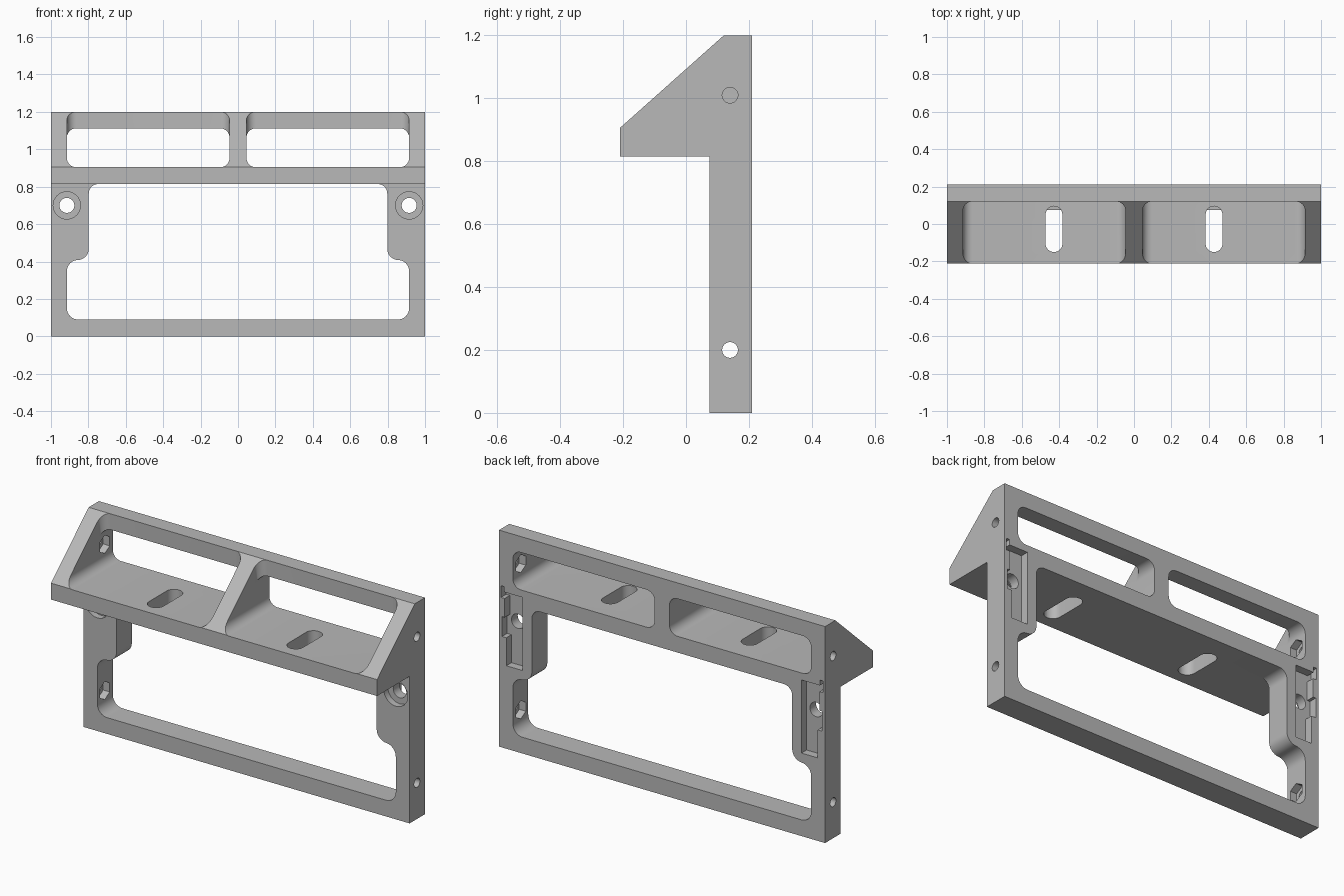
import bpy, bmesh, math
from mathutils import Vector

cube = bpy.data.objects.get("Cube")
if cube:
    bpy.data.objects.remove(cube, do_unlink=True)

grey = bpy.data.materials.new("plain grey")
grey.use_nodes = True
colour = (0.48, 0.48, 0.48, 1)
grey.diffuse_color = colour
grey.node_tree.nodes["Principled BSDF"].inputs["Base Color"].default_value = colour


def fillet(points, steps=8):
    """Outline with right-angle corners (a, b, radius) rounded."""
    out = []
    for i, (a, b, r) in enumerate(points):
        p = Vector((a, b))
        if not r:
            out.append(p)
            continue
        u = (Vector(points[i - 1][:2]) - p).normalized()
        v = (Vector(points[(i + 1) % len(points)][:2]) - p).normalized()
        centre = p + (u + v) * r
        for k in range(steps + 1):
            t = math.pi / 2 * k / steps
            out.append(centre - v * r * math.cos(t) - u * r * math.sin(t))
    return out


def rect(a0, a1, b0, b1, r=0):
    return fillet([(a0, b0, r), (a1, b0, r), (a1, b1, r), (a0, b1, r)])


def ring(a, b, r, n=32):
    angles = [math.pi / 2 + math.tau * k / n for k in range(n)]
    return [(a + r * math.cos(t), b + r * math.sin(t)) for t in angles]


def prism(name, outline, axis, lo, hi):
    """Extrude a flat outline along one axis."""
    def place(p, h):
        a, b = p
        return {"x": (h, a, b), "y": (a, h, b), "z": (a, b, h)}[axis]
    bm = bmesh.new()
    low = [bm.verts.new(place(p, lo)) for p in outline]
    high = [bm.verts.new(place(p, hi)) for p in outline]
    bm.faces.new(low)
    bm.faces.new(high)
    n = len(outline)
    for i in range(n):
        j = (i + 1) % n
        bm.faces.new((low[i], low[j], high[j], high[i]))
    bmesh.ops.recalc_face_normals(bm, faces=bm.faces)
    mesh = bpy.data.meshes.new(name)
    bm.to_mesh(mesh)
    bm.free()
    obj = bpy.data.objects.new(name, mesh)
    bpy.context.collection.objects.link(obj)
    return obj


# Solid bracket: upright plate with a sloped shelf on the front
profile = [(0.21, 0), (0.21, 1.2), (0.12, 1.2), (-0.21, 0.906),
           (-0.21, 0.815), (0.075, 0.815), (0.075, 0)]
bracket = prism("mounting_bracket", profile, "x", -1, 1)
bracket.data.materials.append(grey)

cutters = []


def cut(*args):
    obj = prism(*args)
    obj.hide_render = True
    cutters.append(obj)


# Large stepped opening
half = [(0.915, 0.09, 0.06), (0.915, 0.408, 0.06),
        (0.798, 0.408, 0.06), (0.798, 0.814, 0.05)]
left = [(-x, z, r) for x, z, r in reversed(half)]
cut("opening_cutter", fillet(half + left), "y", 0.03, 0.3)

for s in (1, -1):
    def span(a, b):
        return sorted((s * a, s * b))

    # Shelf pocket, open to the front and top, and the window behind it
    cut("pocket_cutter", rect(*span(0.045, 0.915), -0.5, 0.12, 0.05), "z", 0.97, 1.4)
    cut("window_cutter", rect(*span(0.045, 0.915), 0.904, 1.112, 0.05), "y", -0.4, 0.4)

    # Long slot in the shelf
    cut("slot_cutter", rect(*span(0.383, 0.473), -0.15, 0.095, 0.0449), "z", 0.7, 0.93)

    # Side bolt holes with hexagonal nut seats inside
    for z in (0.2, 1.01):
        cut("bolt_cutter", ring(0.14, z, 0.025), "x", *span(0.86, 1.1))
        cut("nut_cutter", ring(0.14, z, 0.05, 6), "x", *span(0.87, 0.955))

    # Front screw hole with counterbore
    cut("screw_cutter", ring(s * 0.915, 0.7, 0.04), "y", 0, 0.3)
    cut("counterbore_cutter", ring(s * 0.915, 0.7, 0.073), "y", 0, 0.11)

    # Stepped recess in the back
    step = [(0.855, 0.46), (0.955, 0.46), (0.955, 0.615), (0.982, 0.615),
            (0.982, 0.725), (0.965, 0.725), (0.965, 0.83), (0.988, 0.83),
            (0.988, 0.895), (0.968, 0.895), (0.968, 0.865), (0.855, 0.865)]
    cut("recess_cutter", [(s * x, z) for x, z in step], "y", 0.165, 0.3)

for cutter in cutters:
    mod = bracket.modifiers.new(cutter.name, "BOOLEAN")
    mod.operation = "DIFFERENCE"
    mod.solver = "EXACT"
    mod.object = cutter

# Bake the cuts and drop the helpers
graph = bpy.context.evaluated_depsgraph_get()
baked = bpy.data.meshes.new_from_object(bracket.evaluated_get(graph))
bracket.modifiers.clear()
bracket.data = baked
baked.materials.clear()
baked.materials.append(grey)
for cutter in cutters:
    bpy.data.objects.remove(cutter, do_unlink=True)

bpy.ops.object.select_all(action="DESELECT")
bracket.select_set(True)
bpy.context.view_layer.objects.active = bracket
bpy.ops.object.shade_smooth_by_angle(angle=math.radians(30))
